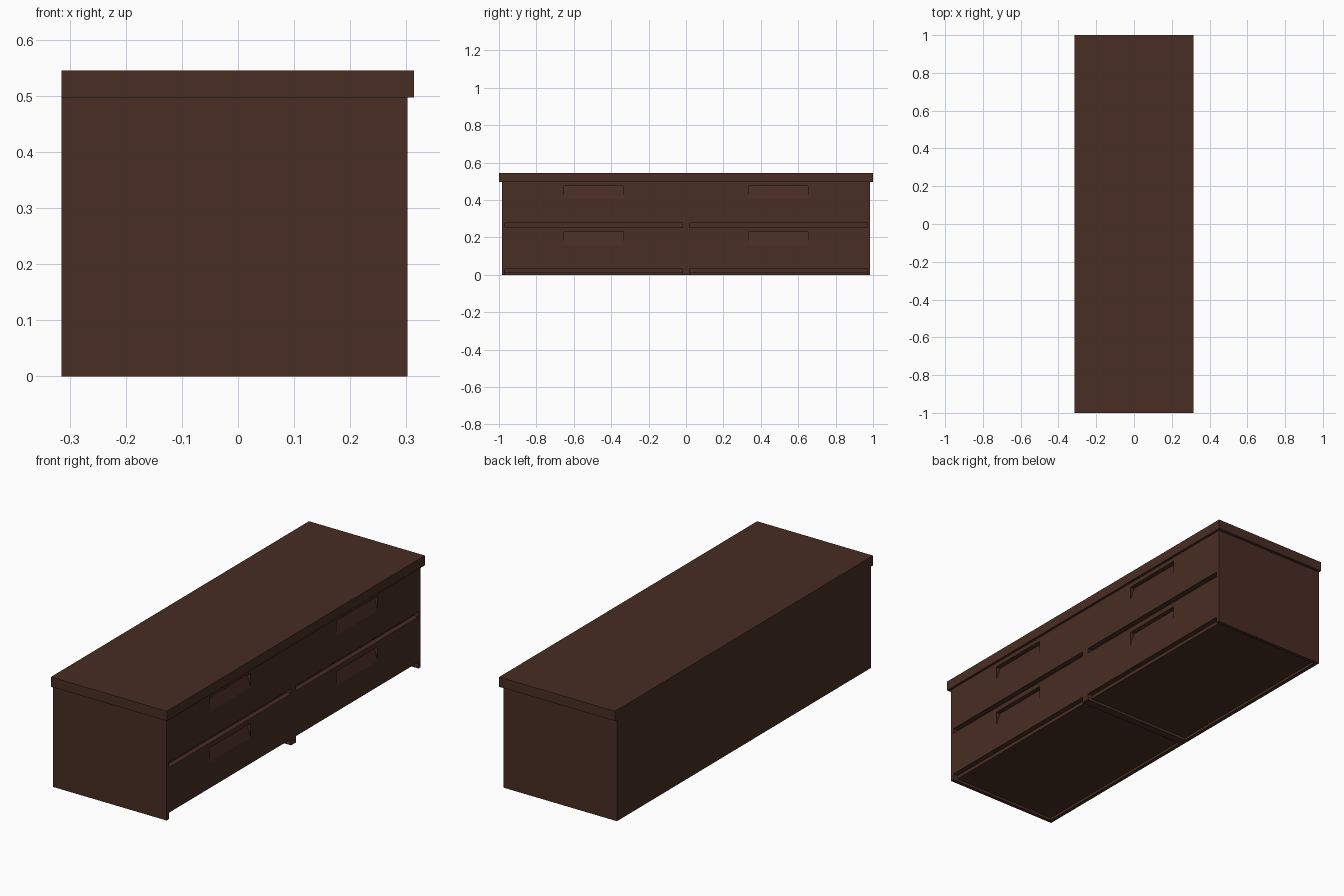
import bpy, bmesh

if "Cube" in bpy.data.objects:
    bpy.data.objects.remove(bpy.data.objects["Cube"])

wood = bpy.data.materials.new("dark brown wood")
wood.diffuse_color = (0.065, 0.026, 0.017, 1)
wood.use_nodes = True
wood.node_tree.nodes["Principled BSDF"].inputs["Base Color"].default_value = wood.diffuse_color


def finish(name, bm):
    bmesh.ops.recalc_face_normals(bm, faces=bm.faces)
    me = bpy.data.meshes.new(name)
    bm.to_mesh(me)
    bm.free()
    me.materials.append(wood)
    ob = bpy.data.objects.new(name, me)
    bpy.context.collection.objects.link(ob)
    return ob


def box(name, x0, x1, y0, y1, z0, z1):
    bm = bmesh.new()
    bmesh.ops.create_cube(bm, size=1)
    for v in bm.verts:
        v.co = (x1 if v.co.x > 0 else x0,
                y1 if v.co.y > 0 else y0,
                z1 if v.co.z > 0 else z0)
    return finish(name, bm)


def extrude_profile(bm, profile, y0, y1):
    # x/z profile swept along y
    a = [bm.verts.new((x, y0, z)) for x, z in profile]
    b = [bm.verts.new((x, y1, z)) for x, z in profile]
    bm.faces.new(a)
    bm.faces.new(b[::-1])
    n = len(a)
    for i in range(n):
        j = (i + 1) % n
        bm.faces.new((a[i], b[i], b[j], a[j]))


BACK, FRONT, RECESS = -0.315, 0.302, 0.025
TOP = 0.497


def drawer_front(name, yi0, yi1, yc, z0, z1, zh):
    # flush front with a wedge-shaped finger pull, deepest at its top
    bm = bmesh.new()
    xb = FRONT - 0.05
    plain = [(xb, z0), (FRONT, z0), (FRONT, z1), (xb, z1)]
    pull = [(xb, z0), (FRONT, z0), (FRONT, zh - 0.07), (FRONT - 0.022, zh),
            (FRONT, zh), (FRONT, z1), (xb, z1)]
    h = 0.159
    extrude_profile(bm, plain, yi0, yc - h)
    extrude_profile(bm, pull, yc - h, yc + h)
    extrude_profile(bm, plain, yc + h, yi1)
    return finish(name, bm)


# Worktop overhanging front and ends
box("worktop", BACK, 0.314, -1.0, 1.0, TOP, 0.545)

# Two matching cabinets side by side
for side, s in (("left", -1), ("right", 1)):
    def span(a, b):
        return (min(s * a, s * b), max(s * a, s * b))
    box(side + "_end_panel", BACK, FRONT, *span(0.967, 0.985), 0, TOP)
    box(side + "_middle_panel", BACK, FRONT, *span(0, 0.02), 0, TOP)
    box(side + "_back_panel", BACK, BACK + 0.018, *span(0.02, 0.967), 0, TOP)
    box(side + "_bottom_panel", BACK + 0.018, FRONT - RECESS,
        *span(0.02, 0.967), 0.013, 0.035)
    # Recessed rail behind the gap between drawers
    box(side + "_groove_rail", FRONT - 0.045, FRONT - RECESS,
        *span(0.02, 0.967), 0.24, 0.29)
    y0, y1 = span(0.02, 0.967)
    drawer_front(side + "_upper_drawer", y0, y1, s * 0.493, 0.278, TOP, 0.475)
    drawer_front(side + "_lower_drawer", y0, y1, s * 0.493, 0.031, 0.253, 0.228)
